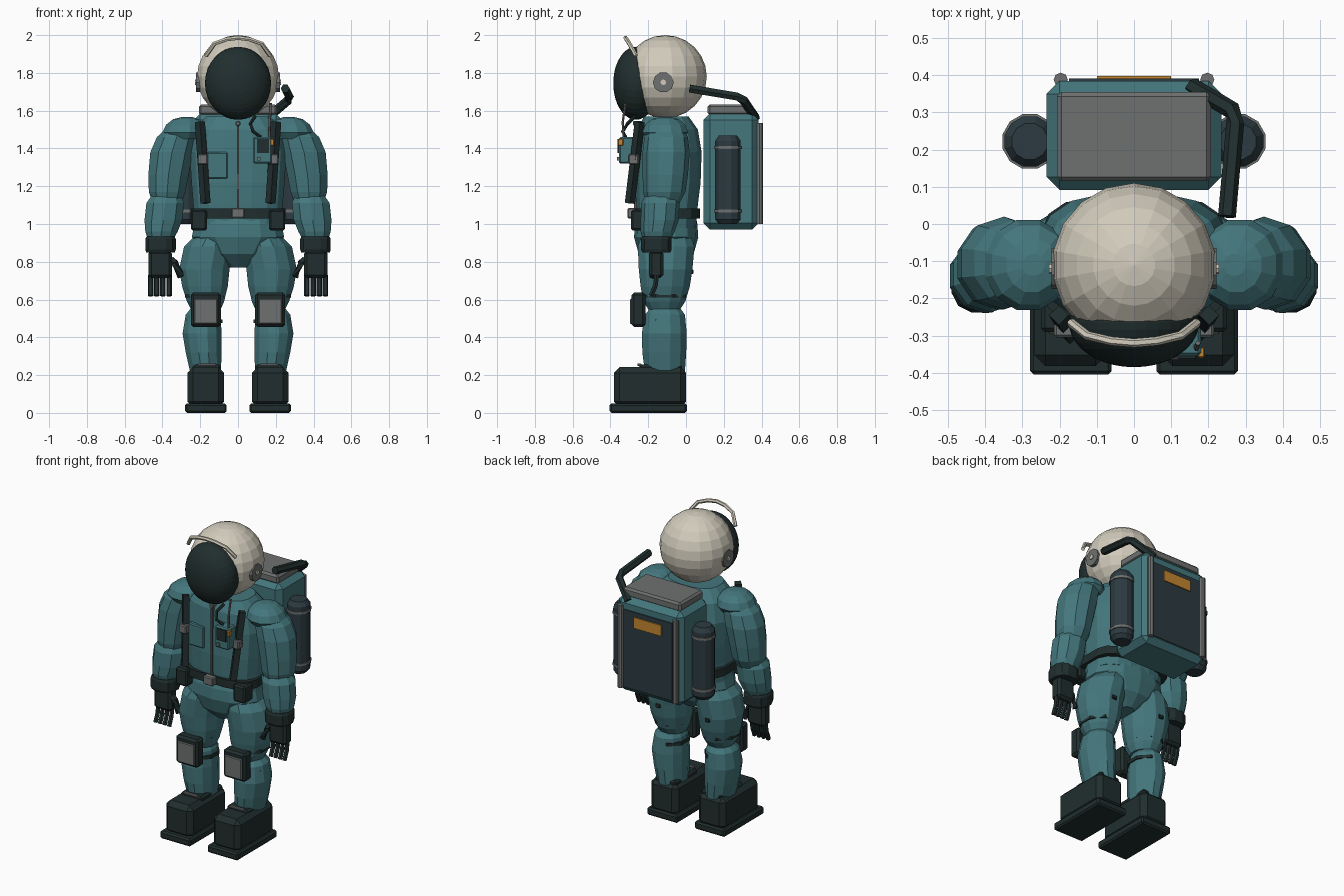
import bpy, bmesh, math
from mathutils import Vector, Matrix


def material(name, rgb):
    m = bpy.data.materials.new(name)
    m.diffuse_color = (*rgb, 1)
    return m


TEAL = material("teal fabric", (0.058, 0.185, 0.205))
DARK = material("dark rubber", (0.015, 0.027, 0.027))
GREY = material("grey metal", (0.155, 0.165, 0.16))
SLATE = material("slate panel", (0.025, 0.043, 0.052))
SHELL = material("pale shell", (0.64, 0.60, 0.50))
AMBER = material("amber", (0.55, 0.24, 0.03))
ZIP = material("zip brown", (0.10, 0.085, 0.075))


def finish(name, bm, mat):
    bmesh.ops.recalc_face_normals(bm, faces=bm.faces[:])
    me = bpy.data.meshes.new(name)
    bm.to_mesh(me)
    bm.free()
    me.materials.append(mat)
    ob = bpy.data.objects.new(name, me)
    bpy.context.collection.objects.link(ob)
    return ob


def box(name, lo, hi, mat, bevel=0.0, rot=None):
    """Box between two corners, with chamfered edges and optional Euler turn."""
    lo, hi = Vector(lo), Vector(hi)
    bm = bmesh.new()
    bmesh.ops.create_cube(bm, size=1)
    bmesh.ops.scale(bm, vec=hi - lo, verts=bm.verts[:])
    ob = finish(name, bm, mat)
    ob.location = (lo + hi) / 2
    if rot:
        ob.rotation_euler = rot
    if bevel:
        mod = ob.modifiers.new("chamfer", 'BEVEL')
        mod.width, mod.segments = bevel, 1
    return ob


def sbox(name, s, x0, x1, y0, y1, z0, z1, mat, bevel=0.0, rot=None):
    """Box on side s; x is measured outward from the centre."""
    a, b = sorted((s * x0, s * x1))
    return box(name, (a, y0, z0), (b, y1, z1), mat, bevel, rot)


def skin(name, rings, mat):
    """Closed surface through a row of rings."""
    bm = bmesh.new()
    rows = [[bm.verts.new(p) for p in r] for r in rings]
    n = len(rows[0])
    for a, b in zip(rows, rows[1:]):
        for i in range(n):
            j = (i + 1) % n
            bm.faces.new((a[i], a[j], b[j], b[i]))
    bm.faces.new(rows[0])
    bm.faces.new(rows[-1])
    return finish(name, bm, mat)


def loft(name, sections, mat, n=10, e=1.0):
    """Stack of (x, y, z, rx, ry) ovals; e below 1 makes them boxier."""
    def power(v):
        return math.copysign(abs(v) ** e, v)
    rings = []
    for x, y, z, rx, ry in sections:
        angles = [2 * math.pi * (i + 0.5) / n for i in range(n)]
        rings.append([(x + rx * power(math.cos(t)), y + ry * power(math.sin(t)), z)
                      for t in angles])
    return skin(name, rings, mat)


def tube(name, pts, r, mat, n=6):
    pts = [Vector(p) for p in pts]
    rings = []
    for i, p in enumerate(pts):
        d = (pts[min(i + 1, len(pts) - 1)] - pts[max(i - 1, 0)]).normalized()
        ref = Vector((0, 0, 1)) if abs(d.z) < 0.85 else Vector((0, 1, 0))
        u = d.cross(ref).normalized()
        v = u.cross(d)
        rings.append([p + r * (u * math.cos(2 * math.pi * k / n) + v * math.sin(2 * math.pi * k / n))
                      for k in range(n)])
    return skin(name, rings, mat)


def ball(name, c, r, mat, u, v, rot=None):
    bm = bmesh.new()
    bmesh.ops.create_uvsphere(bm, u_segments=u, v_segments=v, radius=1)
    if rot:
        bmesh.ops.rotate(bm, matrix=rot, verts=bm.verts[:])
    bmesh.ops.scale(bm, vec=r, verts=bm.verts[:])
    bmesh.ops.translate(bm, vec=c, verts=bm.verts[:])
    return finish(name, bm, mat)


# Helmet, visor and brow bar
ball("helmet", (0, -0.11, 1.78), (0.22, 0.22, 0.22), SHELL, 18, 12)
ball("visor", (0, -0.265, 1.745), (0.175, 0.12, 0.193), DARK, 32, 20, Matrix.Rotation(math.pi / 2, 3, 'X'))
tube("brow_bar", [(-0.17, -0.265, 1.89), (-0.125, -0.30, 1.955), (-0.06, -0.315, 1.978), (0, -0.32, 1.985),
                  (0.06, -0.315, 1.978), (0.125, -0.30, 1.955), (0.17, -0.265, 1.89)], 0.012, SHELL)
for s in (-1, 1):
    tube("ear_disc", [(s * 0.18, -0.12, 1.75), (s * 0.222, -0.12, 1.75)], 0.055, GREY, 10)
    tube("ear_hub", [(s * 0.21, -0.12, 1.75), (s * 0.228, -0.12, 1.75)], 0.015, SHELL, 8)

# Torso and hips
loft("torso", [(0, -0.10, 0.98, 0.235, 0.155), (0, -0.10, 1.10, 0.24, 0.165), (0, -0.095, 1.22, 0.25, 0.175),
               (0, -0.09, 1.38, 0.26, 0.175), (0, -0.095, 1.50, 0.235, 0.16),
               (0, -0.105, 1.57, 0.17, 0.12)], TEAL, 16, 0.75)
loft("hips", [(0, -0.105, 0.77, 0.05, 0.08), (0, -0.105, 0.84, 0.16, 0.145), (0, -0.105, 0.93, 0.25, 0.17),
              (0, -0.105, 1.00, 0.235, 0.165), (0, -0.10, 1.05, 0.22, 0.15)], TEAL, 14, 0.85)

# Belt, buckle, zip and chest pocket
loft("belt", [(0, -0.1, 1.03, 0.255, 0.175), (0, -0.1, 1.082, 0.255, 0.175)], DARK, 16, 0.55)
box("belt_buckle", (-0.035, -0.31, 1.03), (0.035, -0.27, 1.085), GREY, 0.006)
box("zip", (-0.006, -0.274, 1.08), (0.006, -0.25, 1.53), ZIP)
box("zip_pull", (-0.012, -0.28, 1.52), (0.012, -0.22, 1.545), GREY, 0.004)
box("chest_pocket", (-0.165, -0.275, 1.24), (-0.055, -0.24, 1.38), TEAL, 0.006)

# Chest control unit with its leads
box("control_unit", (0.08, -0.355, 1.32), (0.18, -0.275, 1.46), TEAL, 0.008)
box("control_screen", (0.10, -0.362, 1.375), (0.165, -0.353, 1.45), DARK)
box("control_light", (0.172, -0.36, 1.415), (0.19, -0.332, 1.45), AMBER, 0.003)
box("control_knob", (0.10, -0.365, 1.335), (0.12, -0.35, 1.355), GREY)
tube("air_lead", [(0.165, -0.33, 1.45), (0.168, -0.335, 1.54), (0.172, -0.32, 1.64)], 0.007, GREY)
tube("data_cable", [(0.12, -0.32, 1.46), (0.08, -0.335, 1.49), (0.065, -0.31, 1.53), (0.09, -0.27, 1.57)], 0.01, DARK)

for s in (-1, 1):
    # Harness strap, clip and belt pouch
    tube("harness_strap", [(s * 0.202, -0.245, 1.54), (s * 0.172, -0.297, 1.11)], 0.027, DARK, 4)
    sbox("strap_clip", s, 0.16, 0.215, -0.305, -0.25, 1.315, 1.37, GREY, 0.006)
    sbox("belt_pouch", s, 0.165, 0.25, -0.29, -0.20, 0.965, 1.075, DARK, 0.01)

    # Shoulder cap, upper arm and forearm
    loft("shoulder_cap", [(s * 0.285, -0.11, 1.45, 0.095, 0.10), (s * 0.285, -0.11, 1.485, 0.12, 0.125),
                          (s * 0.28, -0.11, 1.525, 0.105, 0.11), (s * 0.275, -0.11, 1.555, 0.07, 0.075),
                          (s * 0.27, -0.11, 1.566, 0.03, 0.03)], TEAL, 12)
    loft("upper_arm", [(s * 0.30, -0.105, 1.51, 0.08, 0.09), (s * 0.325, -0.105, 1.46, 0.11, 0.115),
                       (s * 0.35, -0.105, 1.38, 0.12, 0.125), (s * 0.368, -0.11, 1.26, 0.112, 0.12),
                       (s * 0.375, -0.115, 1.17, 0.102, 0.112), (s * 0.378, -0.125, 1.10, 0.075, 0.085)], TEAL)
    loft("forearm", [(s * 0.378, -0.13, 1.17, 0.07, 0.075), (s * 0.385, -0.135, 1.11, 0.105, 0.102),
                     (s * 0.395, -0.14, 1.02, 0.105, 0.10), (s * 0.405, -0.15, 0.96, 0.09, 0.09),
                     (s * 0.41, -0.155, 0.92, 0.072, 0.075)], TEAL)

    # Glove with cuff, palm, fingers and thumb
    loft("glove_cuff", [(s * 0.41, -0.157, 0.85, 0.078, 0.076), (s * 0.41, -0.157, 0.865, 0.083, 0.083),
                        (s * 0.41, -0.157, 0.92, 0.083, 0.083), (s * 0.41, -0.157, 0.935, 0.076, 0.076)],
         DARK, 12, 0.8)
    sbox("palm", s, 0.35, 0.475, -0.195, -0.12, 0.715, 0.86, DARK, 0.016)
    for i, x in enumerate((0.365, 0.398, 0.431, 0.463)):
        tube("finger", [(s * x, -0.155, 0.73), (s * x, -0.162, 0.675), (s * x, -0.185, 0.62)], 0.0145, DARK)
    tube("thumb", [(s * 0.355, -0.165, 0.81), (s * 0.335, -0.17, 0.795), (s * 0.30, -0.175, 0.72)], 0.02, DARK)

    # Thigh, shin and knee straps
    loft("thigh", [(s * 0.13, -0.105, 0.95, 0.09, 0.13), (s * 0.155, -0.105, 0.88, 0.135, 0.155),
                   (s * 0.178, -0.108, 0.76, 0.138, 0.147), (s * 0.175, -0.11, 0.67, 0.125, 0.135),
                   (s * 0.172, -0.115, 0.59, 0.102, 0.115), (s * 0.17, -0.115, 0.545, 0.08, 0.085)], TEAL, 12)
    loft("shin", [(s * 0.18, -0.11, 0.55, 0.075, 0.085), (s * 0.185, -0.112, 0.52, 0.095, 0.11),
                  (s * 0.19, -0.115, 0.42, 0.107, 0.123), (s * 0.182, -0.115, 0.32, 0.098, 0.12),
                  (s * 0.172, -0.112, 0.22, 0.085, 0.11)], TEAL, 12)
    for z, r in ((0.62, 0.112), (0.485, 0.104)):
        loft("knee_strap", [(s * 0.178, -0.115, z - 0.01, r, r + 0.012),
                            (s * 0.178, -0.115, z + 0.01, r, r + 0.012)], DARK, 8)
    sbox("thigh_tab", s, 0.16, 0.195, 0.0, 0.04, 0.735, 0.76, DARK, 0.004)

    # Knee pad
    sbox("knee_pad", s, 0.09, 0.25, -0.288, -0.215, 0.455, 0.637, DARK, 0.014)
    sbox("knee_plate", s, 0.108, 0.232, -0.296, -0.28, 0.47, 0.605, GREY, 0.005)

    # Boot
    sbox("boot_sole", s, 0.06, 0.28, -0.405, 0.005, 0, 0.05, DARK, 0.01)
    sbox("boot_upper", s, 0.073, 0.268, -0.382, 0.0, 0.03, 0.242, DARK, 0.03)
    sbox("boot_collar", s, 0.09, 0.24, -0.25, -0.02, 0.20, 0.256, DARK, 0.012)
    sbox("boot_buckle", s, 0.115, 0.215, -0.258, -0.235, 0.248, 0.262, GREY, 0.004)

    # Air tank with clamps
    tank = [(1.0, 0.05), (1.025, 0.07), (1.44, 0.07), (1.468, 0.05)]
    loft("air_tank", [(s * 0.28, 0.222, z, r, r) for z, r in tank], SLATE, 12)
    for z in (1.07, 1.405):
        loft("tank_clamp", [(s * 0.28, 0.222, z - 0.008, 0.076, 0.076),
                            (s * 0.28, 0.222, z + 0.008, 0.076, 0.076)], GREY, 12)
    # Backpack rail
    tube("pack_rail", [(s * 0.197, 0.388, 1.0), (s * 0.197, 0.388, 1.535)], 0.019, GREY, 8)

# Backpack body, lid, rear panel and label
box("backpack", (-0.235, 0.092, 0.97), (0.235, 0.385, 1.585), TEAL, 0.035)
box("backpack_lid", (-0.207, 0.115, 1.575), (0.207, 0.355, 1.633), GREY, 0.012)
box("rear_panel", (-0.175, 0.375, 1.01), (0.175, 0.391, 1.51), SLATE)
box("rear_label", (-0.1, 0.388, 1.41), (0.1, 0.398, 1.48), AMBER)

# Air hose from the pack to the shoulder
hose = [(0.25, 0.02, 1.717), (0.272, 0.27, 1.675), (0.265, 0.305, 1.655), (0.155, 0.37, 1.56)]
tube("air_hose", hose, 0.024, DARK, 6)
